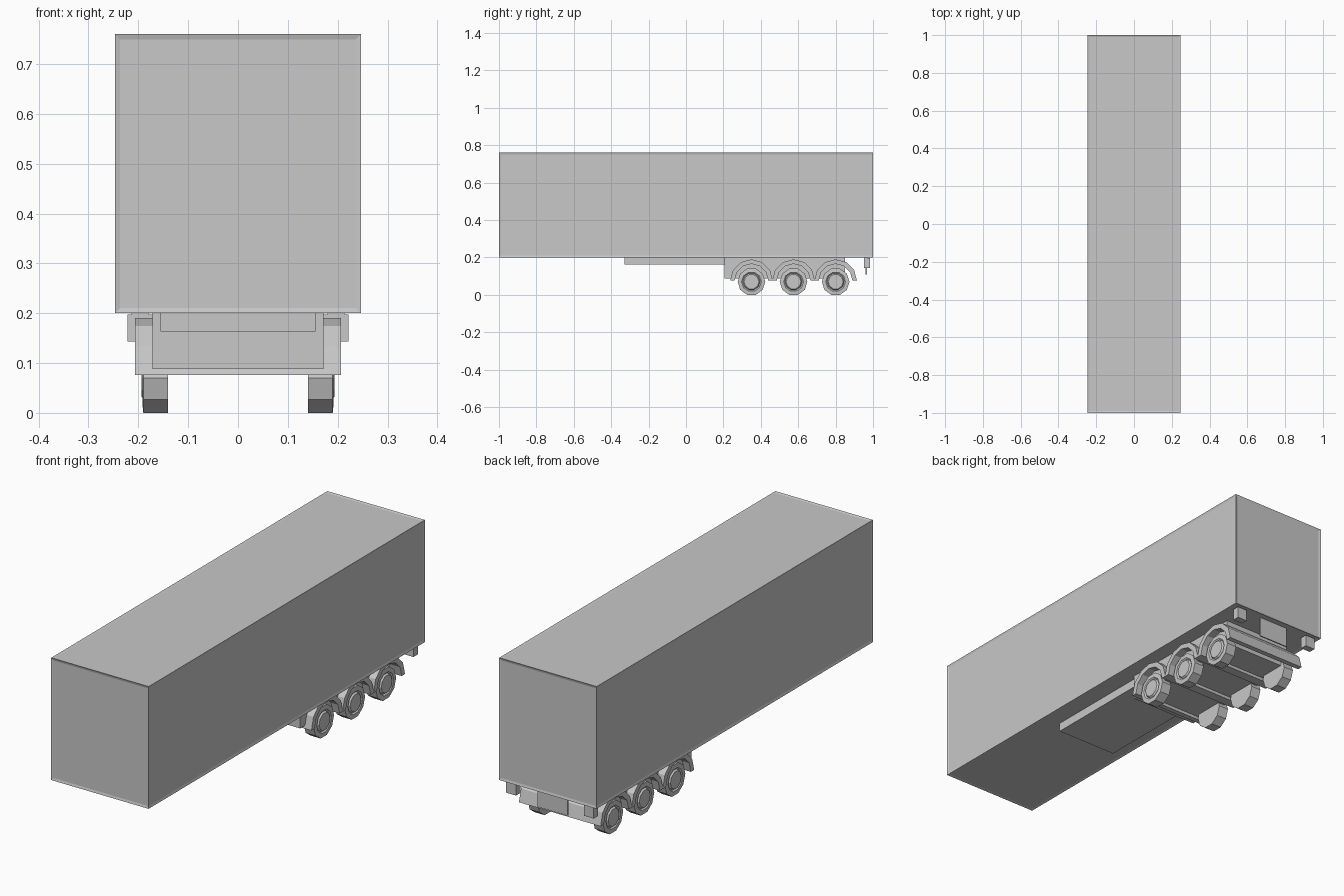
import bpy, bmesh, math
from mathutils import Matrix

default = bpy.data.objects.get("Cube")
if default:
    bpy.data.objects.remove(default, do_unlink=True)

grey = bpy.data.materials.new("plain grey")
grey.use_nodes = True
grey.diffuse_color = (0.58, 0.58, 0.58, 1)
grey.node_tree.nodes["Principled BSDF"].inputs["Base Color"].default_value = (0.58, 0.58, 0.58, 1)


def finish(name, bm):
    bmesh.ops.recalc_face_normals(bm, faces=bm.faces)
    mesh = bpy.data.meshes.new(name)
    bm.to_mesh(mesh)
    bm.free()
    mesh.materials.append(grey)
    obj = bpy.data.objects.new(name, mesh)
    bpy.context.collection.objects.link(obj)
    return obj


def box(name, x, y, z, panel=0):
    """Box from (min, max) pairs; panel insets every side to leave a frame."""
    bm = bmesh.new()
    bmesh.ops.create_cube(bm, size=1)
    for v in bm.verts:
        v.co = [r[0] if c < 0 else r[1] for c, r in zip(v.co, (x, y, z))]
    if panel:
        bm.normal_update()
        bmesh.ops.inset_individual(bm, faces=bm.faces[:], thickness=panel, depth=-0.003)
    return finish(name, bm)


def wheel(name, side, y):
    """Ten-sided tyre with a rim groove and a raised hub on the outer face."""
    sides, radius = 10, 0.074
    height = radius * math.cos(math.pi / sides)
    # (x, radius) rings from the inner face to the hub
    rings = [(0.14, radius), (0.19, radius), (0.192, 0.053), (0.186, 0.046), (0.194, 0.04)]
    bm = bmesh.new()
    loops = []
    for x, r in rings:
        loop = []
        for i in range(sides):
            a = 2 * math.pi * (i + 0.5) / sides
            loop.append(bm.verts.new((side * x, y + r * math.sin(a), height - r * math.cos(a))))
        loops.append(loop)
    for a, b in zip(loops, loops[1:]):
        for i in range(sides):
            j = (i + 1) % sides
            bm.faces.new((a[i], a[j], b[j], b[i]))
    bm.faces.new(loops[0])
    bm.faces.new(loops[-1])
    return finish(name, bm)


def arch(name, y, half_width=0.207, base=0.076, outer=0.114, inner=0.09, steps=6):
    """Faceted mudguard, a half ring carried across the full width."""
    bm = bmesh.new()
    rows = []
    for i in range(steps + 1):
        a = math.pi * i / steps
        rows.append([bm.verts.new((x, y + r * math.cos(a), base + r * math.sin(a)))
                     for x, r in ((-half_width, outer), (half_width, outer),
                                  (half_width, inner), (-half_width, inner))])
    for p, q in zip(rows, rows[1:]):
        for k in range(4):
            m = (k + 1) % 4
            bm.faces.new((p[k], p[m], q[m], q[k]))
    bm.faces.new(rows[0])
    bm.faces.new(rows[-1])
    return finish(name, bm)


# Cargo body with framed panels
box("cargo_body", (-0.247, 0.247), (-1, 1), (0.2, 0.76), panel=0.015)

# Chassis under the body
box("front_chassis", (-0.155, 0.155), (-0.33, 0.21), (0.163, 0.204))
box("axle_chassis", (-0.172, 0.172), (0.205, 0.85), (0.088, 0.204))

# Three axles: a mudguard and a pair of wheels each
for n, y in enumerate((0.35, 0.575, 0.80), 1):
    arch(f"mudguard_{n}", y)
    for side, label in ((1, "left"), (-1, "right")):
        wheel(f"{label}_wheel_{n}", side, y)

# Rear lamp boxes with a lens block, and the hanging centre plate
for side, label in ((1, "left"), (-1, "right")):
    box(f"{label}_lamp_box", sorted((side * 0.172, side * 0.222)), (0.953, 0.985), (0.143, 0.197))
    box(f"{label}_lamp_bracket", sorted((side * 0.18, side * 0.214)), (0.953, 0.97), (0.19, 0.204))
box("rear_plate", (-0.076, 0.076), (0.961, 0.967), (0.11, 0.204))
